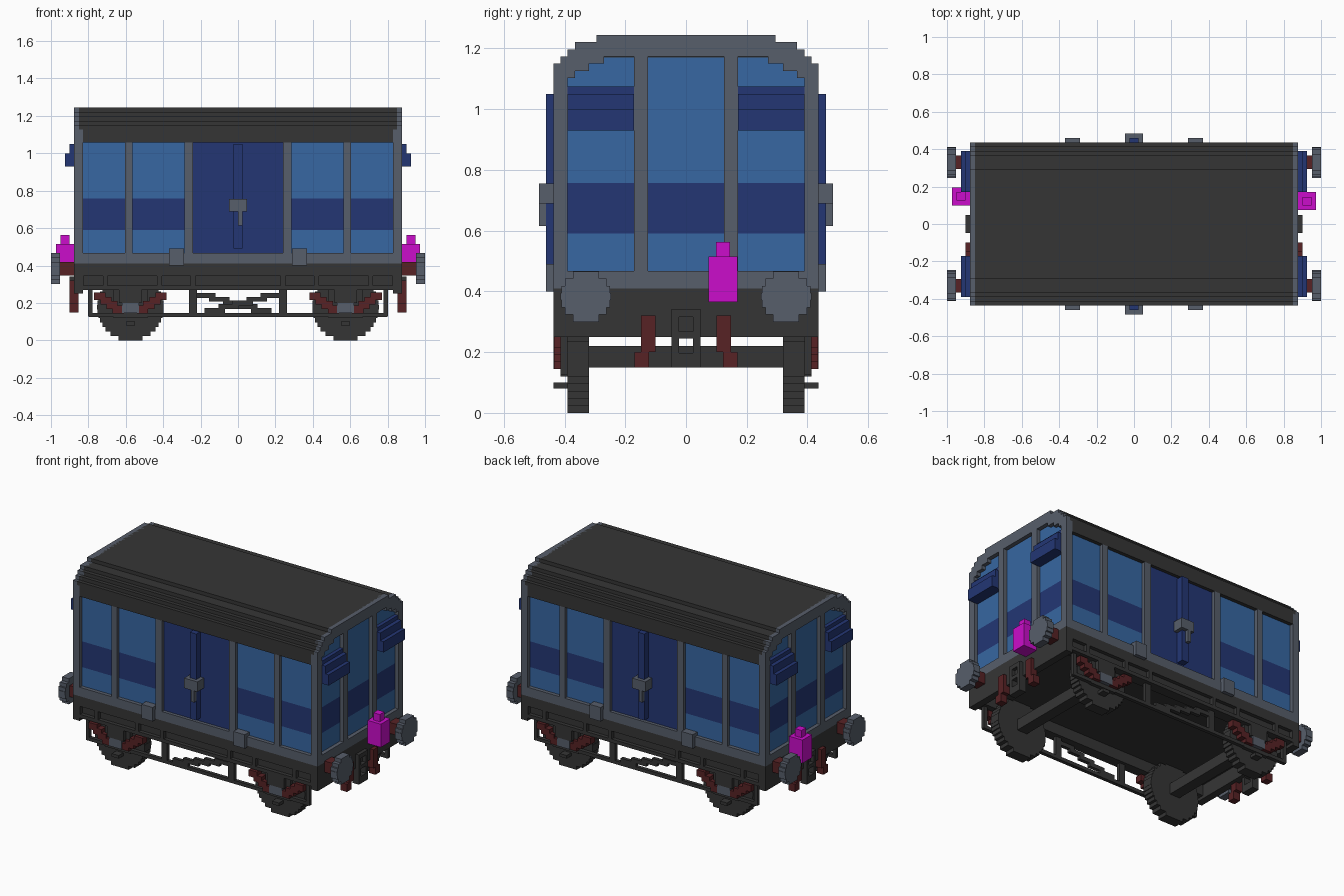
import bpy
import bmesh
import math
from mathutils import Matrix, Vector

if "Cube" in bpy.data.objects:
    bpy.data.objects.remove(bpy.data.objects["Cube"], do_unlink=True)

# Main dimensions
STEP = 0.0235                  # height of one block layer
SIDE, END = 0.437, 0.877       # outer half width and half length of the body
PANEL, ROOF_END = 0.413, 0.852  # recessed panel planes
SOLE, FLOOR, SILL, EAVES, TOP = 0.27, 0.41, 0.468, 1.057, 1.244
AXLE_X, AXLE_Z, WHEEL_R = 0.575, 0.178, 0.178
PROUD = SIDE + STEP            # one block outside the side
LIP = END + STEP               # one block outside the end

# Which mirrored copies a part gets
ONCE = [(1, 1)]
TURN = [(1, 1), (-1, -1)]
SIDES = [(1, 1), (1, -1)]
ENDS = [(1, 1), (-1, 1)]
QUAD = SIDES + [(-1, 1), (-1, -1)]


def material(name, red, green, blue):
    mat = bpy.data.materials.new(name)
    mat.use_nodes = True
    colour = (red, green, blue, 1)
    mat.diffuse_color = colour
    shader = next(n for n in mat.node_tree.nodes if n.type == "BSDF_PRINCIPLED")
    shader.inputs["Base Color"].default_value = colour
    shader.inputs["Roughness"].default_value = 0.9
    return mat


grey = material("frame grey", .095, .112, .145)
light_blue = material("light blue", .038, .135, .36)
dark_blue = material("dark blue", .017, .037, .175)
charcoal = material("charcoal", .036, .036, .036)
magenta = material("magenta", .6, .004, .6)
rust = material("rust red", .095, .016, .018)


def part(name, mat, boxes, copies=ONCE):
    """One object from boxes, each given as x, y and z ranges."""
    bm = bmesh.new()
    for box in boxes:
        low, high = Vector([r[0] for r in box]), Vector([r[1] for r in box])
        size, middle = high - low, (low + high) / 2
        for sx, sy in copies:
            place = Matrix.Translation((middle.x * sx, middle.y * sy, middle.z))
            bmesh.ops.create_cube(bm, size=1, matrix=place @ Matrix.Diagonal(size).to_4x4())
    mesh = bpy.data.meshes.new(name)
    bm.to_mesh(mesh)
    bm.free()
    mesh.materials.append(mat)
    obj = bpy.data.objects.new(name, mesh)
    bpy.context.collection.objects.link(obj)
    return obj


def both(half):
    return (-half, half)


def around(centre, half):
    return (centre - half, centre + half)


def disc_rows(centre, height, radius):
    """Stacked rows that make a stepped disc: across range, z range."""
    count = round(2 * radius / STEP)
    thick = 2 * radius / count
    for i in range(count):
        offset = (i + 0.5) * thick - radius
        half = math.sqrt(radius ** 2 - offset ** 2)
        yield around(centre, half), around(height + offset, thick / 2)


# Body panels and their dark band
body_x, body_y = both(ROOF_END), both(PANEL)
band = (.59, .757)
part("lower_panels", light_blue, [(body_x, body_y, (FLOOR, band[0]))])
part("panel_band", dark_blue, [(body_x, body_y, band)])
part("upper_panels", light_blue, [(body_x, body_y, (band[1], EAVES)),
                                  (body_x, both(.39), (EAVES, 1.17))])

# Stepped roof, narrowing towards the top
roof_halves = [.294, .365, .39, SIDE - STEP]
roof_layers = [(half, (TOP - (i + 1) * STEP, TOP - i * STEP))
               for i, half in enumerate(roof_halves)]
shoulder = TOP - len(roof_halves) * STEP
roof_layers.append((SIDE, (EAVES, shoulder)))
part("roof", charcoal, [(both(.85), both(half), z) for half, z in roof_layers])

# Side framing
frame_y = (PANEL - STEP, SIDE)
post_z = (SILL, EAVES)
posts = [(.24, .287), (.563, .603), (.832, END)]
part("side_posts", grey, [(x, frame_y, post_z) for x in posts], QUAD)
part("side_sills", grey, [(both(END), frame_y, (FLOOR, SILL))], SIDES)
part("sill_brackets", grey, [(around(.33, .04), (PANEL, PROUD), (.4, .49))], QUAD)

# End framing: posts, sill and stepped arch
frame_x = (.83, END)
arch = [(frame_x, both(half), z) for half, z in roof_layers[:3]]
arch_start = TOP - 3 * STEP
for i, inner in enumerate([.27, .32, .365]):
    outer = SIDE - STEP if i == 0 else SIDE
    arch.append((frame_x, (inner, outer), (arch_start - (i + 1) * STEP, arch_start - i * STEP)))
arch_foot = arch_start - 3 * STEP
part("end_arches", grey, arch, QUAD)
part("end_corner_posts", grey, [(frame_x, (.39, SIDE), (FLOOR, arch_foot))], QUAD)
part("end_posts", grey, [(frame_x, (.125, .172), (FLOOR, arch_start))], QUAD)
part("end_sills", grey, [(frame_x, both(SIDE), (FLOOR, SILL))], ENDS)

# Hoods on the ends
hood_y = (.172, .39)
part("end_hoods", dark_blue, [
    ((ROOF_END, END - .002), hood_y, (.93, 1.075)),
    ((ROOF_END, LIP), hood_y, (.93, 1.05)),
    ((ROOF_END, LIP + STEP), hood_y, (.93, 1)),
], QUAD)

# Doors with bar and latch
part("doors", dark_blue, [(both(.24), (PANEL - STEP, PANEL + .003), post_z)], SIDES)
part("door_bars", dark_blue, [(both(STEP), (PANEL, PROUD), (.49, 1.05))], SIDES)
latch_y = (-PROUD - STEP, -PANEL)
part("door_latches", grey, [
    (both(2 * STEP), latch_y, (.69, .755)),
    ((0, STEP), latch_y, (.615, .69)),
], TURN)

# Floor, channel beams and headstocks
part("floor", charcoal, [(both(END - STEP), both(PANEL), (.34, FLOOR))])
part("channel_beams", charcoal, [
    (both(END), (.37, SIDE), (.345, FLOOR)),
    (both(END), (.37, PANEL), (SOLE, FLOOR)),
    (both(END - STEP), (.37, SIDE), (SOLE, .293)),
], SIDES)
part("beam_ribs", charcoal, [(around(x, .013), (PANEL, SIDE), (SOLE, FLOOR))
                             for x in (.24, .42, .71, .84)], QUAD)
part("headstocks", charcoal, [((.83, END), both(SIDE), (.25, FLOOR))], ENDS)

# Wheels and axles
wheel_y = (.32, .39)
part("wheels", charcoal, [(x, wheel_y, z)
                          for x, z in disc_rows(AXLE_X, AXLE_Z, WHEEL_R)], QUAD)
part("axles", charcoal, [(around(AXLE_X, .036), both(wheel_y[0]), (.15, .22))], ENDS)

# Axle guards, axle boxes and stepped leaf springs
guard_y = (wheel_y[1], PANEL)
part("axle_guards", charcoal, [
    (around(AXLE_X, .09), guard_y, (.12, SOLE)),
    (around(AXLE_X, .06), (guard_y[0], SIDE), (.2, SOLE)),
    (around(AXLE_X, .025), (guard_y[0], SIDE), (.08, .1)),
], QUAD)
part("axle_boxes", grey, [(around(AXLE_X, .046), (PANEL, SIDE), (.145, .2))], QUAD)
springs = []
for direction in (-1, 1):
    for i in range(4):
        middle = AXLE_X + direction * (.065 + i * .033)
        height = .165 + i * STEP
        springs.append((around(middle, .03), guard_y[:1] + (SIDE - .003,), around(height, .021)))
part("leaf_springs", rust, springs, QUAD)

# Tie bars, struts and the stepped brake lever
part("tie_bars", charcoal, [(both(.8), guard_y, (.125, .147))], SIDES)
part("struts", charcoal, [(around(x, half), guard_y, (.13, SOLE))
                          for x, half in ((.79, .012), (.24, .021))], QUAD)
part("brake_levers", charcoal, [
    (around(-.125 + i * .075, .055), (-PANEL, -guard_y[0]), around(.16 + i * .02, .013))
    for i in range(5)], TURN)

# Buffers
buffer_y, buffer_z = .33, .383
part("buffer_heads", grey, [((.952, 1), y, z)
                            for y, z in disc_rows(buffer_y, buffer_z, .083)], QUAD)
part("buffer_shanks", rust, [((END - STEP, .96), around(buffer_y, .036),
                              around(buffer_z, .036))], QUAD)

# Couplings and hanging pipes on the ends
link_x = (END - STEP, LIP)
part("coupling_links", charcoal, [(link_x, (STEP, 2 * STEP), (.15, .342))], QUAD)
part("coupling_rungs", charcoal, [(link_x, both(STEP), z)
                                  for z in ((.15, .197), (.245, .268), (.315, .342))], ENDS)
part("hanging_pipes", rust, [
    (link_x, (.1, .148), (.2, .32)),
    (link_x, (.122, .17), (.15, .2)),
], QUAD)

# Tail lamps, one on each end
for name, sign, across in (("right_lamp", 1, .122), ("left_lamp", -1, .148)):
    part(name, magenta, [
        ((END, .973), around(across, .048), (.365, .515)),
        (around(.925, STEP), around(across, STEP), (.51, .562)),
    ], [(sign, 1)])
